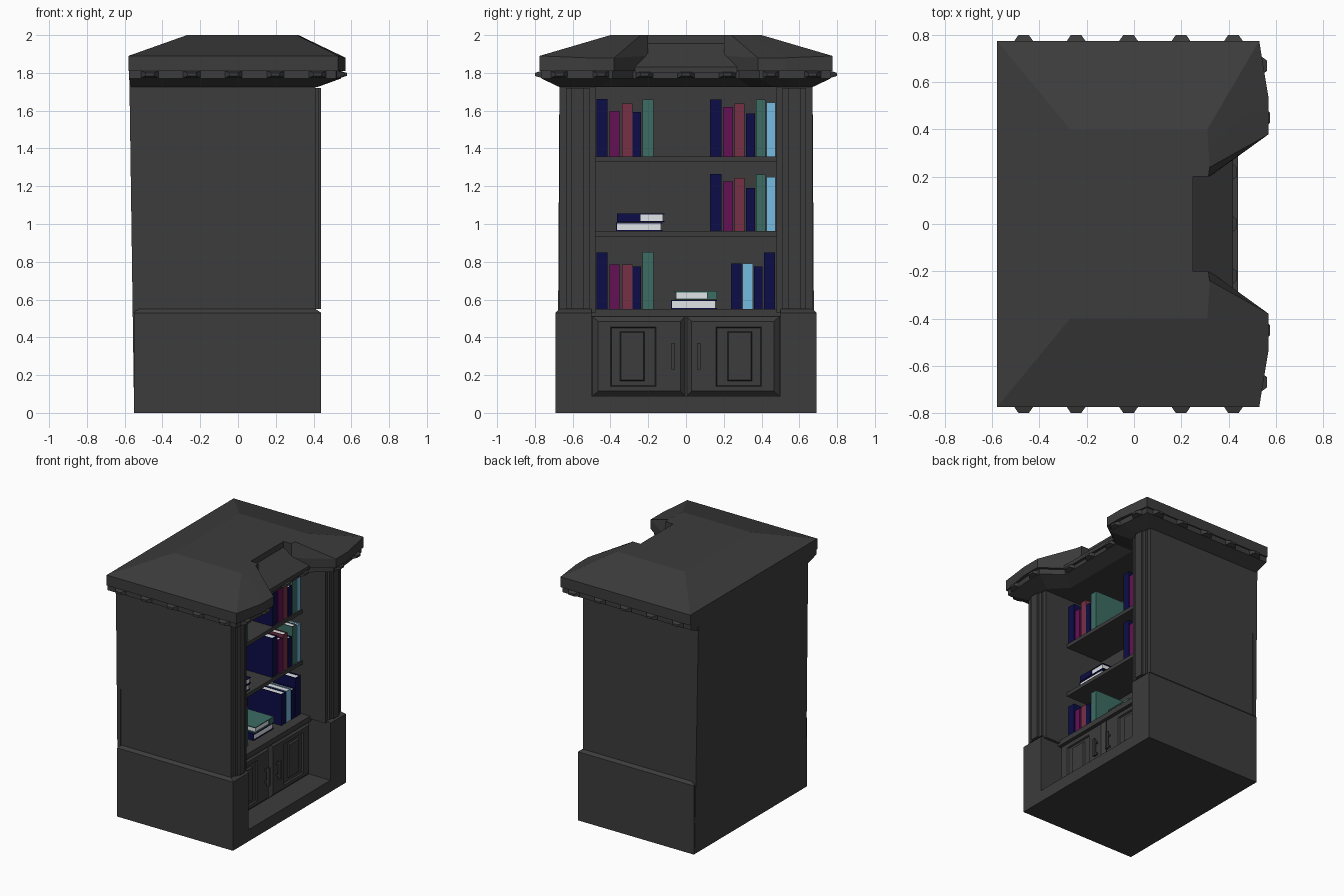
import bpy, bmesh
from mathutils import Matrix, Vector

if "Cube" in bpy.data.objects:
    bpy.data.objects.remove(bpy.data.objects["Cube"])


def material(name, rgb):
    m = bpy.data.materials.new(name)
    m.diffuse_color = (*rgb, 1)
    m.use_nodes = True
    m.node_tree.nodes["Principled BSDF"].inputs["Base Color"].default_value = m.diffuse_color
    return m


GREY = material("charcoal wood", (0.045, 0.045, 0.045))
NAVY = material("navy cover", (0.004, 0.004, 0.065))
PLUM = material("plum cover", (0.13, 0.005, 0.09))
MAROON = material("maroon cover", (0.18, 0.03, 0.06))
TEAL = material("teal cover", (0.045, 0.15, 0.125))
BLUE = material("light blue cover", (0.18, 0.5, 0.75))
PAGE = material("white pages", (0.8, 0.83, 0.85))


def finish(name, bm, mats):
    bmesh.ops.recalc_face_normals(bm, faces=bm.faces)
    me = bpy.data.meshes.new(name)
    bm.to_mesh(me)
    bm.free()
    for m in mats:
        me.materials.append(m)
    ob = bpy.data.objects.new(name, me)
    bpy.context.collection.objects.link(ob)
    return ob


def loft(name, loops, mat=GREY):
    """Closed solid through a stack of equal-length point loops."""
    bm = bmesh.new()
    rings = [[bm.verts.new(p) for p in lp] for lp in loops]
    n = len(rings[0])
    for a, b in zip(rings, rings[1:]):
        for i in range(n):
            j = (i + 1) % n
            bm.faces.new((a[i], a[j], b[j], b[i]))
    bm.faces.new(rings[0][::-1])
    bm.faces.new(rings[-1])
    return finish(name, bm, [mat])


def rect_z(x0, x1, y0, y1, z):
    return [(x0, y0, z), (x1, y0, z), (x1, y1, z), (x0, y1, z)]


def rect_x(y0, y1, z0, z1, x):
    return [(x, y0, z0), (x, y1, z0), (x, y1, z1), (x, y0, z1)]


def box(name, x0, x1, y0, y1, z0, z1, mat=GREY):
    return loft(name, [rect_z(x0, x1, y0, y1, z0), rect_z(x0, x1, y0, y1, z1)], mat)


def span(s, a, b):
    return sorted((s * a, s * b))


def symmetric(half):
    """Loop mirrored across y = 0 from its +y half."""
    return half + [(x, -y, z) for x, y, z in reversed(half)]


# carcass
box("lower_carcass", -0.55, 0.25, -0.68, 0.68, 0, 0.53)
box("plinth", -0.55, 0.44, -0.68, 0.68, 0, 0.09)
box("upper_carcass", -0.54, -0.10, -0.67, 0.67, 0.52, 1.74)
box("counter", -0.3, 0.28, -0.5, 0.5, 0.51, 0.55)
loft("back_panel", [rect_z(-0.55, -0.53, -0.68, 0.68, 0), rect_z(-0.575, -0.53, -0.67, 0.67, 1.76)])
for z in (0.935, 1.33):
    box("shelf", -0.12, 0.215, -0.49, 0.49, z, z + 0.028)

for s, side in ((1, "right"), (-1, "left")):
    # base block with chamfered top
    a, b = span(s, 0.5, 0.69)
    c, d = span(s, 0.5, 0.67)
    loft(side + "_base_block", [rect_z(-0.55, 0.44, a, b, 0), rect_z(-0.55, 0.44, a, b, 0.53),
                                rect_z(-0.54, 0.41, c, d, 0.55)])
    # upper side wall and stepped pilaster
    box(side + "_side_wall", -0.54, 0.41, *span(s, 0.48, 0.67), 0.53, 1.74)
    box(side + "_pilaster", 0.4, 0.425, *span(s, 0.51, 0.635), 0.55, 1.72)
    box(side + "_pilaster_rib", 0.4, 0.44, *span(s, 0.54, 0.605), 0.55, 1.72)
    # door with bevelled frame and raised panel
    loft(side + "_door", [
        rect_x(*span(s, 0.005, 0.495), 0.09, 0.51, 0.24),
        rect_x(*span(s, 0.005, 0.495), 0.09, 0.51, 0.255),
        rect_x(*span(s, 0.03, 0.465), 0.115, 0.485, 0.28),
        rect_x(*span(s, 0.16, 0.40), 0.14, 0.455, 0.28),
        rect_x(*span(s, 0.165, 0.395), 0.145, 0.45, 0.268),
        rect_x(*span(s, 0.22, 0.35), 0.17, 0.43, 0.268),
        rect_x(*span(s, 0.225, 0.345), 0.175, 0.425, 0.28)])
    box(side + "_handle", 0.3, 0.318, *span(s, 0.058, 0.078), 0.23, 0.37)
    for z in (0.25, 0.34):
        box(side + "_handle_post", 0.27, 0.305, *span(s, 0.061, 0.075), z, z + 0.012)

# hipped roof with a notched front
eave = [(-0.58, 0.775), (0.53, 0.775), (0.57, 0.53), (0.57, 0.38), (0.32, 0.2), (0.25, 0.2)]
eave_z = [1.89, 1.89, 1.88, 1.88, 1.89, 1.89]
ridge = [(-0.27, 0.4), (0.31, 0.4), (0.315, 0.33), (0.32, 0.24), (0.315, 0.2), (0.25, 0.2)]
loft("roof", [symmetric([(x, y, 1.81) for x, y in eave]),
              symmetric([(x, y, z) for (x, y), z in zip(eave, eave_z)]),
              symmetric([(x, y, 2.0) for x, y in ridge])])
profile = [(0.2, 1.8), (0.42, 1.8), (0.42, 1.83), (0.25, 1.955), (0.2, 1.955)]
loft("roof_front_slope", [[(x, y, z) for x, z in profile] for y in (-0.27, 0.27)])

# cornice flaring out under the roof
foot = [(-0.565, 0.67), (0.42, 0.67), (0.42, 0.55), (0.42, 0.46), (0.30, 0.34)]
lip = [(-0.578, 0.765), (0.52, 0.765), (0.545, 0.53), (0.545, 0.39), (0.40, 0.28)]
loft("cornice", [symmetric([(x, y, 1.725) for x, y in foot]),
                 symmetric([(x, y, 1.77) for x, y in lip]),
                 symmetric([(x, y, 1.815) for x, y in lip])])


# tapered cornice studs
def stud(x, y, nx, ny):
    loops = []
    for out, w, h in ((-0.03, 0.05, 0.02), (0.0, 0.045, 0.018), (0.033, 0.022, 0.008)):
        cx, cy = x + nx * out, y + ny * out
        loops.append([(cx - ny * w * a, cy + nx * w * a, 1.792 + h * b)
                      for a, b in ((-1, -1), (1, -1), (1, 1), (-1, 1))])
    loft("cornice_stud", loops)


for s in (1, -1):
    for i in range(5):
        stud(-0.467 + 0.222 * i, s * 0.767, 0, s)
    stud(0.53, s * 0.67, 1, 0)
    stud(0.543, s * 0.45, 1, 0)
    stud(0.40, s * 0.22, 1, 0)
stud(0.40, 0, 1, 0)


# books: local x runs to the spine, y is thickness, z is height
def book(mat, thick, height, depth, matrix):
    t = 0.006
    parts = [((-depth, 0, -thick / 2, -thick / 2 + t, 0, height), 0),
             ((-depth, 0, thick / 2 - t, thick / 2, 0, height), 0),
             ((-t, 0, -thick / 2, thick / 2, 0, height), 0),
             ((-depth + 0.008, -t, -thick / 2 + t, thick / 2 - t, 0.004, height - 0.006), 1)]
    bm = bmesh.new()
    for (x0, x1, y0, y1, z0, z1), index in parts:
        m = Matrix.Translation(((x0 + x1) / 2, (y0 + y1) / 2, (z0 + z1) / 2)) @ \
            Matrix.Diagonal((x1 - x0, y1 - y0, z1 - z0, 1))
        new = bmesh.ops.create_cube(bm, size=1, matrix=matrix @ m)["verts"]
        for f in {f for v in new for f in v.link_faces}:
            f.material_index = index
    finish("book", bm, [mat, PAGE])


LEFT = [(NAVY, -0.475, 0.06), (PLUM, -0.405, 0.052), (MAROON, -0.34, 0.056),
        (NAVY, -0.282, 0.045), (TEAL, -0.23, 0.058)]
RIGHT = [(NAVY, 0.127, 0.062), (PLUM, 0.195, 0.053), (MAROON, 0.258, 0.053),
         (NAVY, 0.318, 0.046), (TEAL, 0.37, 0.052), (BLUE, 0.427, 0.046)]
LOW = [(NAVY, 0.237, 0.057), (BLUE, 0.3, 0.056), (NAVY, 0.36, 0.046), (NAVY, 0.412, 0.06)]
H_RIGHT = [0.302, 0.262, 0.28, 0.228, 0.3, 0.286]
rows = [(LEFT, 1.358, [0.305, 0.24, 0.28, 0.235, 0.302]), (RIGHT, 1.358, H_RIGHT),
        (RIGHT, 0.963, H_RIGHT), (LEFT, 0.55, [0.3, 0.235, 0.235, 0.225, 0.302]),
        (LOW, 0.55, [0.24, 0.24, 0.225, 0.3])]
for row, z, heights in rows:
    for (mat, y, w), h in zip(row, heights):
        book(mat, w, h, 0.29, Matrix.Translation((0.205, y + w / 2, z)))


# flat stacks: spine turned to one side so page edges face out
def flat_book(mat, y_spine, direction, z, thick, length):
    x_axis = Vector((0, direction, 0))
    y_axis = Vector((0, 0, 1))
    z_axis = x_axis.cross(y_axis)
    rot = Matrix((x_axis, y_axis, z_axis)).transposed().to_4x4()
    x = 0.19 if z_axis.x < 0 else -0.08
    book(mat, thick, 0.27, length, Matrix.Translation((x, y_spine, z + thick / 2)) @ rot)


flat_book(NAVY, -0.37, -1, 0.963, 0.046, 0.245)
flat_book(NAVY, -0.365, -1, 1.01, 0.046, 0.25)
flat_book(NAVY, -0.08, -1, 0.55, 0.048, 0.245)
flat_book(TEAL, 0.165, 1, 0.6, 0.044, 0.225)
box("spine_band", 0.184, 0.193, -0.365, -0.24, 1.012, 1.054, NAVY)
box("spine_band", 0.184, 0.193, 0.11, 0.165, 0.602, 0.642, TEAL)
